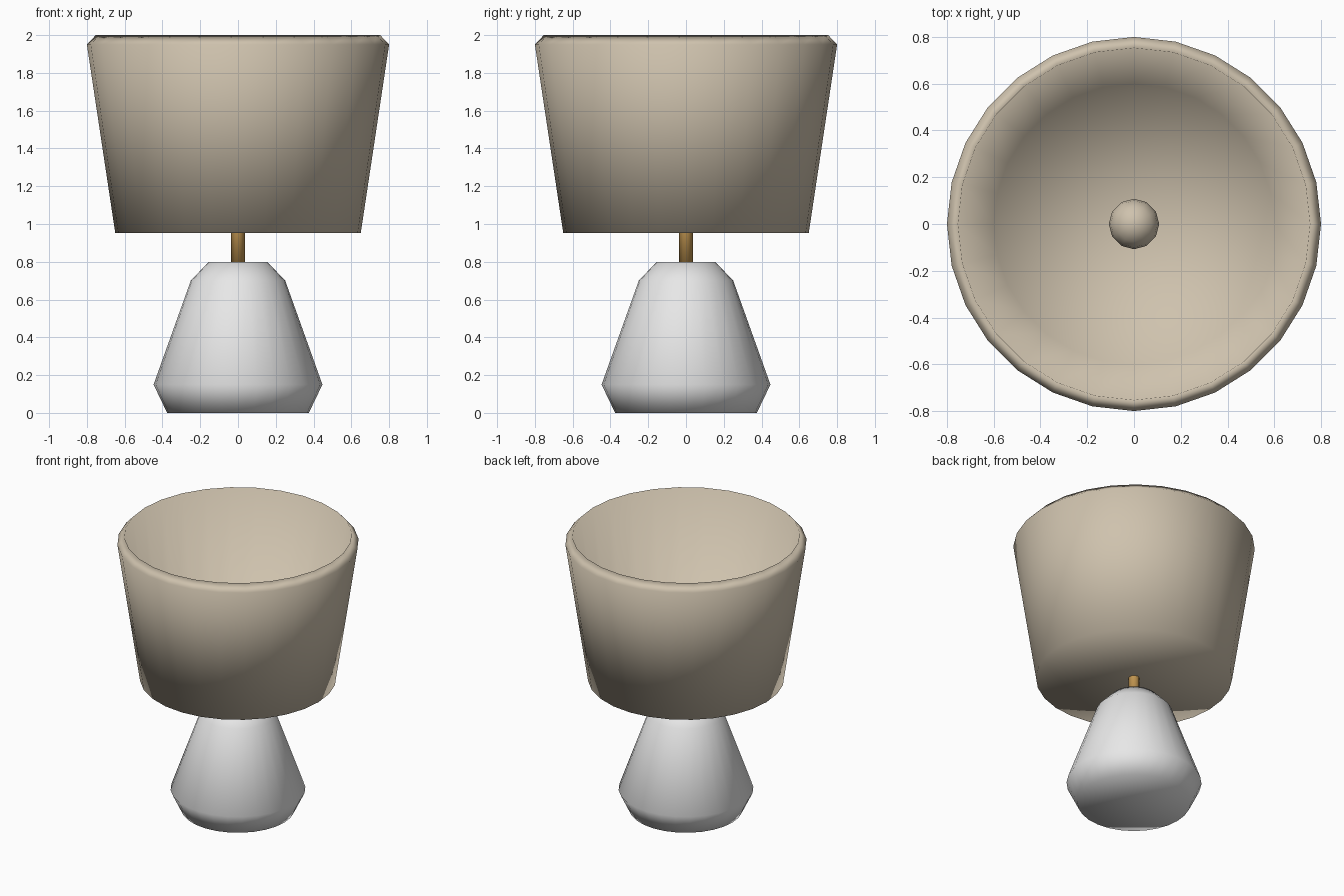
import bpy, bmesh, math

if "Cube" in bpy.data.objects:
    bpy.data.objects.remove(bpy.data.objects["Cube"])


def material(name, rgb):
    m = bpy.data.materials.new(name)
    m.diffuse_color = (*rgb, 1.0)
    m.use_nodes = True
    m.node_tree.nodes["Principled BSDF"].inputs["Base Color"].default_value = m.diffuse_color
    return m


def lathe(name, profile, sides, mat):
    """Spin a (radius, z) profile about z; radius 0 makes a pole."""
    bm = bmesh.new()
    rings = []
    for r, z in profile:
        if r < 1e-6:
            rings.append([bm.verts.new((0, 0, z))])
        else:
            angles = [2 * math.pi * i / sides for i in range(sides)]
            rings.append([bm.verts.new((r * math.cos(a), r * math.sin(a), z)) for a in angles])
    for lo, hi in zip(rings, rings[1:]):
        for i in range(sides):
            j = (i + 1) % sides
            if len(lo) == 1:
                bm.faces.new((lo[0], hi[j], hi[i]))
            elif len(hi) == 1:
                bm.faces.new((lo[i], lo[j], hi[0]))
            else:
                bm.faces.new((lo[i], lo[j], hi[j], hi[i]))
    bmesh.ops.recalc_face_normals(bm, faces=bm.faces)
    for f in bm.faces:
        f.smooth = True
    mesh = bpy.data.meshes.new(name)
    bm.to_mesh(mesh)
    bm.free()
    mesh.materials.append(mat)
    obj = bpy.data.objects.new(name, mesh)
    bpy.context.collection.objects.link(obj)
    return obj


white = material("white ceramic", (0.80, 0.80, 0.80))
linen = material("beige linen", (0.62, 0.54, 0.42))
brass = material("brass", (0.53, 0.30, 0.08))

# Faceted-profile ceramic foot
lathe("lamp_base", [(0, 0), (0.375, 0), (0.447, 0.15), (0.25, 0.70),
                    (0.155, 0.80), (0, 0.80)], 28, white)

# Brass rod from the foot up into the shade
lathe("stem", [(0, 0.78), (0.036, 0.78), (0.036, 1.2), (0, 1.2)], 12, brass)

# Thick bowl-shaped shade with a closed floor and a bevelled rim
lathe("shade", [(0, 0.953), (0.65, 0.953), (0.80, 1.95), (0.753, 2.0),
                (0.60, 1.0), (0, 1.0)], 28, linen)

# Round bulb on top of the rod
steps = 8
lathe("bulb", [(0.108 * math.sin(math.pi * k / steps),
                1.25 - 0.108 * math.cos(math.pi * k / steps))
               for k in range(steps + 1)], 12, linen)
